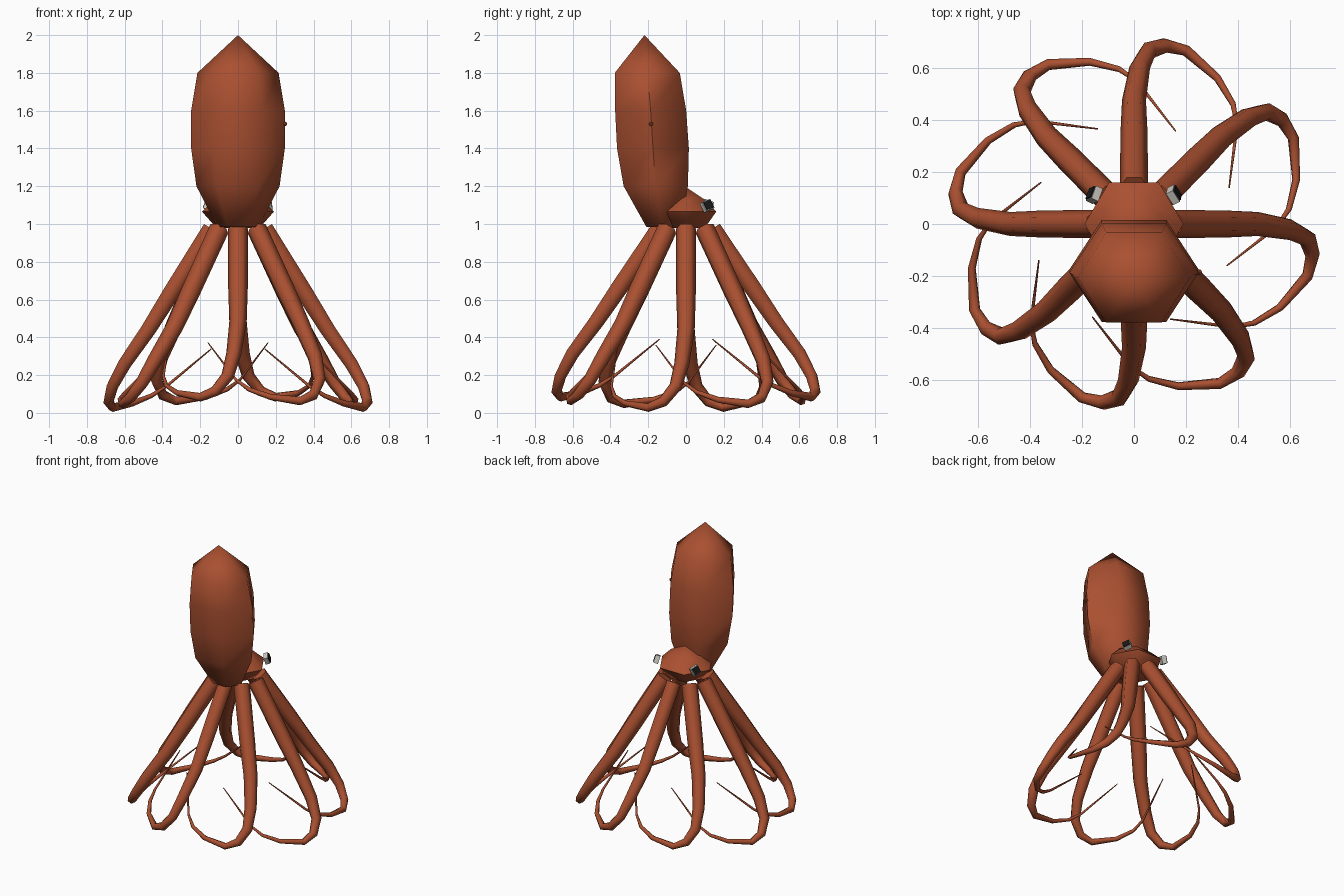
import bpy, bmesh, math
from mathutils import Vector, Matrix

if "Cube" in bpy.data.objects:
    bpy.data.objects.remove(bpy.data.objects["Cube"])


def material(name, rgb):
    m = bpy.data.materials.new(name)
    m.diffuse_color = (*rgb, 1)
    m.use_nodes = True
    m.node_tree.nodes["Principled BSDF"].inputs["Base Color"].default_value = m.diffuse_color
    return m


RUST = material("rust skin", (0.40, 0.08, 0.03))
PALE = material("pale eye", (0.60, 0.58, 0.53))
BLACK = material("black pupil", (0.01, 0.01, 0.01))


def finish(name, bm, mat, angle=None):
    bmesh.ops.recalc_face_normals(bm, faces=bm.faces)
    me = bpy.data.meshes.new(name)
    bm.to_mesh(me)
    bm.free()
    me.materials.append(mat)
    ob = bpy.data.objects.new(name, me)
    bpy.context.collection.objects.link(ob)
    if angle:
        bpy.ops.object.select_all(action='DESELECT')
        bpy.context.view_layer.objects.active = ob
        ob.select_set(True)
        bpy.ops.object.shade_smooth_by_angle(angle=math.radians(angle))
    return ob


def loft(bm, rings, tip=None):
    """Skin a list of equal vertex rings, with a flat start and a pointed or flat end."""
    rows = [[bm.verts.new(p) for p in ring] for ring in rings]
    n = len(rows[0])
    for a, b in zip(rows, rows[1:]):
        for i in range(n):
            j = (i + 1) % n
            bm.faces.new((a[i], a[j], b[j], b[i]))
    bm.faces.new(rows[0])
    if tip is None:
        bm.faces.new(rows[-1])
    else:
        t = bm.verts.new(tip)
        for i in range(n):
            bm.faces.new((rows[-1][i], rows[-1][(i + 1) % n], t))


def hexagon(z, cy, rx, ry):
    return [(rx * math.cos(i * math.pi / 3),
             cy + ry * math.sin(i * math.pi / 3) / 0.866, z) for i in range(6)]


# Mantle: tall six-sided body leaning to the front
bm = bmesh.new()
loft(bm, [hexagon(*r) for r in ((0.985, -0.12, 0.11, 0.09), (1.2, -0.16, 0.22, 0.17),
                                (1.4, -0.175, 0.248, 0.19), (1.6, -0.187, 0.248, 0.188),
                                (1.8, -0.205, 0.215, 0.172))], (0, -0.22, 2.0))
finish("mantle", bm, RUST, 65)

# Head: six-sided dome below and behind the mantle
bm = bmesh.new()
loft(bm, [hexagon(*r) for r in ((0.98, 0, 0.115, 0.10), (1.065, 0, 0.19, 0.16),
                                (1.135, 0, 0.12, 0.09))], (0, 0, 1.195))
finish("head", bm, RUST, 65)

# Eyes: pale blocks with a black plate on the outer face
for side, label in ((-1, "left"), (1, "right")):
    out = Vector((side * 0.85, 0.42, 0.3))
    frame = out.to_track_quat('Z', 'Y').to_matrix().to_4x4()
    for part, mat, size, thick, off in (("eye", PALE, 0.054, 0.030, 0),
                                        ("pupil", BLACK, 0.046, 0.008, 0.017)):
        bm = bmesh.new()
        pos = Vector((side * 0.152, 0.112, 1.096)) + out.normalized() * off
        bmesh.ops.create_cube(bm, size=1, matrix=Matrix.Translation(pos) @ frame
                              @ Matrix.Rotation(math.radians(20), 4, 'Z')
                              @ Matrix.Diagonal((size, size, thick, 1)))
        finish(f"{label}_{part}", bm, mat)

# Small wart on the mantle side
bm = bmesh.new()
bmesh.ops.create_icosphere(bm, subdivisions=1, radius=0.012,
                           matrix=Matrix.Translation((0.25, -0.185, 1.53)))
finish("mantle_wart", bm, RUST)

# Arm path pointing to the back: sideways, outward, height, thickness
ARM = ((0, 0.14, 0.975, 0.054), (0, 0.35, 0.64, 0.052), (0.0, 0.475, 0.44, 0.046),
       (0.022, 0.60, 0.26, 0.040), (0.055, 0.665, 0.14, 0.034), (0.12, 0.685, 0.06, 0.029),
       (0.20, 0.665, 0.028, 0.023), (0.32, 0.56, 0.05, 0.016), (0.38, 0.46, 0.09, 0.012),
       (0.395, 0.38, 0.14, 0.008), (0.365, 0.14, 0.34, 0.003))
LIFT = (0.055, 0.02, 0, 0.035)   # arms differ slightly in how low they hang


def arm(index):
    lift = LIFT[index % 4]
    pts = [Vector((x, y, z + lift * min(1, (0.975 - z) / 0.7))) for x, y, z, r in ARM]
    rings, ref = [], Vector((1, 0, 0))
    for i, p in enumerate(pts):
        t = (pts[min(i + 1, len(pts) - 1)] - pts[max(i - 1, 0)]).normalized()
        ref = (ref - t * ref.dot(t)).normalized()   # carry the frame along the path
        up = t.cross(ref)
        r = ARM[i][3]
        rings.append([p + r * (ref * math.cos(k * math.pi / 3) + up * math.sin(k * math.pi / 3))
                      for k in range(6)])
    bm = bmesh.new()
    loft(bm, rings)
    bmesh.ops.rotate(bm, verts=bm.verts, cent=(0, 0, 0),
                     matrix=Matrix.Rotation(-index * math.pi / 4, 3, 'Z'))
    finish(f"arm_{index + 1}", bm, RUST, 65)


# Eight swirling arms
for i in range(8):
    arm(i)
